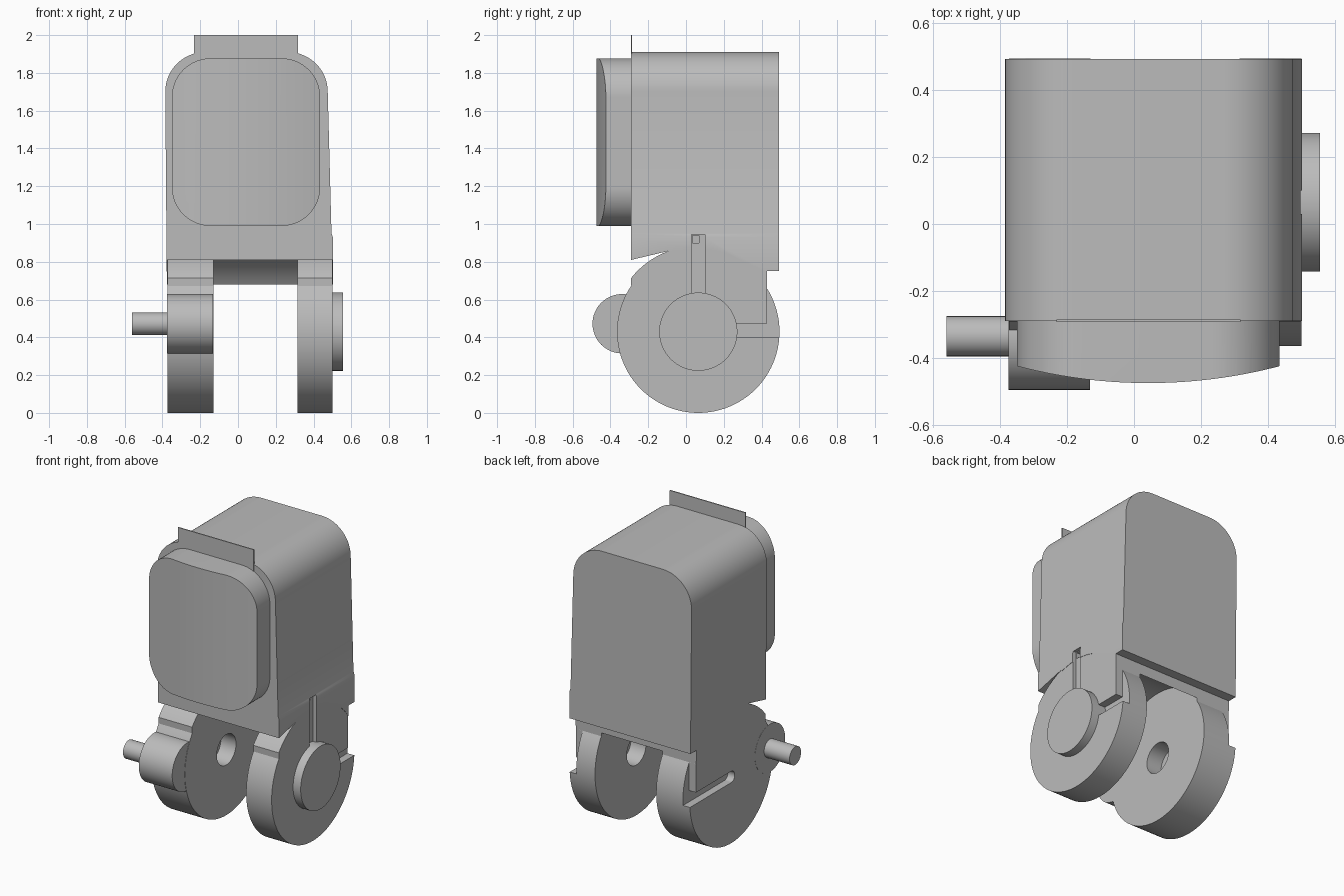
import bpy, bmesh
from math import sin, cos, radians, degrees, atan2
from mathutils import Vector

cube = bpy.data.objects.get("Cube")
if cube:
    bpy.data.objects.remove(cube, do_unlink=True)

grey = bpy.data.materials.new("plain_grey")
grey.use_nodes = True
COLOUR = (0.5, 0.5, 0.5, 1)
grey.diffuse_color = COLOUR
grey.node_tree.nodes["Principled BSDF"].inputs["Base Color"].default_value = COLOUR

HUB = (0.065, 0.43)      # y, z of the hinge axis
R = 0.43                 # hinge radius


def arc(c, r, a, b, n=24):
    """Points on an arc from angle a to angle b in degrees."""
    return [(c[0] + r * cos(radians(a + (b - a) * i / n)),
             c[1] + r * sin(radians(a + (b - a) * i / n))) for i in range(n + 1)]


def circle(c, r, n=64):
    return arc(c, r, 0, 360, n)[:-1]


def hub_angle(y, z):
    return degrees(atan2(z - HUB[1], y - HUB[0]))


def prism(name, pts, axis, a, b):
    """Extrude a 2D outline along an axis from a to b."""
    place = {"x": lambda p, d: (d, p[0], p[1]),
             "y": lambda p, d: (p[0], d, p[1]),
             "z": lambda p, d: (p[0], p[1], d)}[axis]
    bm = bmesh.new()
    face = bm.faces.new([bm.verts.new(place(p, a)) for p in pts])
    out = bmesh.ops.extrude_face_region(bm, geom=[face])
    shift = Vector(place((0, 0), b - a))
    bmesh.ops.translate(bm, vec=shift,
                        verts=[v for v in out["geom"] if isinstance(v, bmesh.types.BMVert)])
    bmesh.ops.recalc_face_normals(bm, faces=bm.faces)
    mesh = bpy.data.meshes.new(name)
    bm.to_mesh(mesh)
    bm.free()
    mesh.materials.append(grey)
    ob = bpy.data.objects.new(name, mesh)
    bpy.context.collection.objects.link(ob)
    return ob


def box(name, y0, y1, z0, z1, x0, x1):
    return prism(name, [(y0, z0), (y1, z0), (y1, z1), (y0, z1)], "x", x0, x1)


def select(ob):
    bpy.ops.object.select_all(action="DESELECT")
    ob.select_set(True)
    bpy.context.view_layer.objects.active = ob


def combine(ob, cutter, operation="DIFFERENCE"):
    """Apply a boolean and discard the cutter."""
    select(ob)
    mod = ob.modifiers.new("cut", "BOOLEAN")
    mod.operation, mod.solver, mod.object = operation, "EXACT", cutter
    bpy.ops.object.modifier_apply(modifier=mod.name)
    bpy.data.objects.remove(cutter, do_unlink=True)


def rounded_rect(x0, x1, z0, z1, r):
    return (arc((x1 - r, z1 - r), r, 0, 90) + arc((x0 + r, z1 - r), r, 90, 180)
            + arc((x0 + r, z0 + r), r, 180, 270) + arc((x1 - r, z0 + r), r, 270, 360))


# Housing: rounded front outline crossed with a side outline
front = ([(-0.376, 0.6), (0.502, 0.6), (0.502, 0.93), (0.495, 0.95)]
         + arc((0.265, 1.7), 0.21, 0, 90) + arc((-0.175, 1.7), 0.21, 90, 180))
side = ([(-0.29, 0.81), (-0.08, 0.86)]
        + arc(HUB, 0.442, hub_angle(-0.07, 0.85), hub_angle(0.43, 0.68))
        + [(0.43, 0.75), (0.492, 0.75), (0.492, 2.1), (-0.29, 2.1)])
housing = prism("housing", front, "y", -0.4, 0.6)
combine(housing, prism("side_cutter", side, "x", -1, 1), "INTERSECT")

# Hinge legs: discs with a shoulder that runs up into the housing
leg_outline = (arc(HUB, R, hub_angle(0.43, 0.658), hub_angle(-0.29, 0.673) - 360, 72)
               + arc(HUB, 0.455, hub_angle(-0.29, 0.713), hub_angle(-0.08, 0.86))
               + [(-0.08, 0.9), (0.43, 0.9)])
slot = (arc((HUB[0], 0.435), 0.037, 90, 270)
        + [(0.6, 0.398), (0.6, 0.69), (0.43, 0.69), (0.43, 0.472)])
legs = {}
for name, inner, outer in (("right_leg", -0.13, -0.374), ("left_leg", 0.315, 0.5)):
    s = 1 if outer > 0 else -1
    leg = prism(name, leg_outline, "x", inner, outer)
    combine(leg, prism("slot_cutter", slot, "x", outer - s * 0.05, outer + s * 0.1))
    combine(leg, prism("bore_cutter", circle(HUB, 0.1), "x", inner - s * 0.1, inner + s * 0.11))
    legs[name] = leg

# Upright groove on the left side, with a deeper pocket at its top
for part in (housing, legs["left_leg"]):
    combine(part, box("groove_cutter", 0.03, 0.1, 0.5, 0.945, 0.475, 0.7))
    combine(part, box("pocket_cutter", 0.035, 0.07, 0.9, 0.94, 0.43, 0.7))

# Hinge cap, front knob and its pin
cap = prism("hinge_cap", circle(HUB, 0.207), "x", 0.44, 0.555)
knob = prism("front_knob", circle((-0.338, 0.472), 0.157), "x", -0.375, -0.132)
pin = prism("knob_pin", circle((-0.335, 0.472), 0.06, 32), "x", -0.56, -0.3)

# Front panel with a shallow bulge
panel = prism("front_panel", rounded_rect(-0.35, 0.435, 0.99, 1.877, 0.205), "y", -0.28, -0.6)
combine(panel, prism("bulge_cutter", circle((0.043, 1.071), 1.546, 256), "z", 0, 2.5), "INTERSECT")

# Thin upright tab at the top front edge
tab = prism("top_tab", [(-0.232, 1.85), (0.318, 1.85), (0.318, 2), (-0.232, 2)], "y", -0.292, -0.285)

for ob in [housing, cap, knob, pin, panel, tab, *legs.values()]:
    select(ob)
    bpy.ops.object.shade_smooth_by_angle(angle=radians(25))
